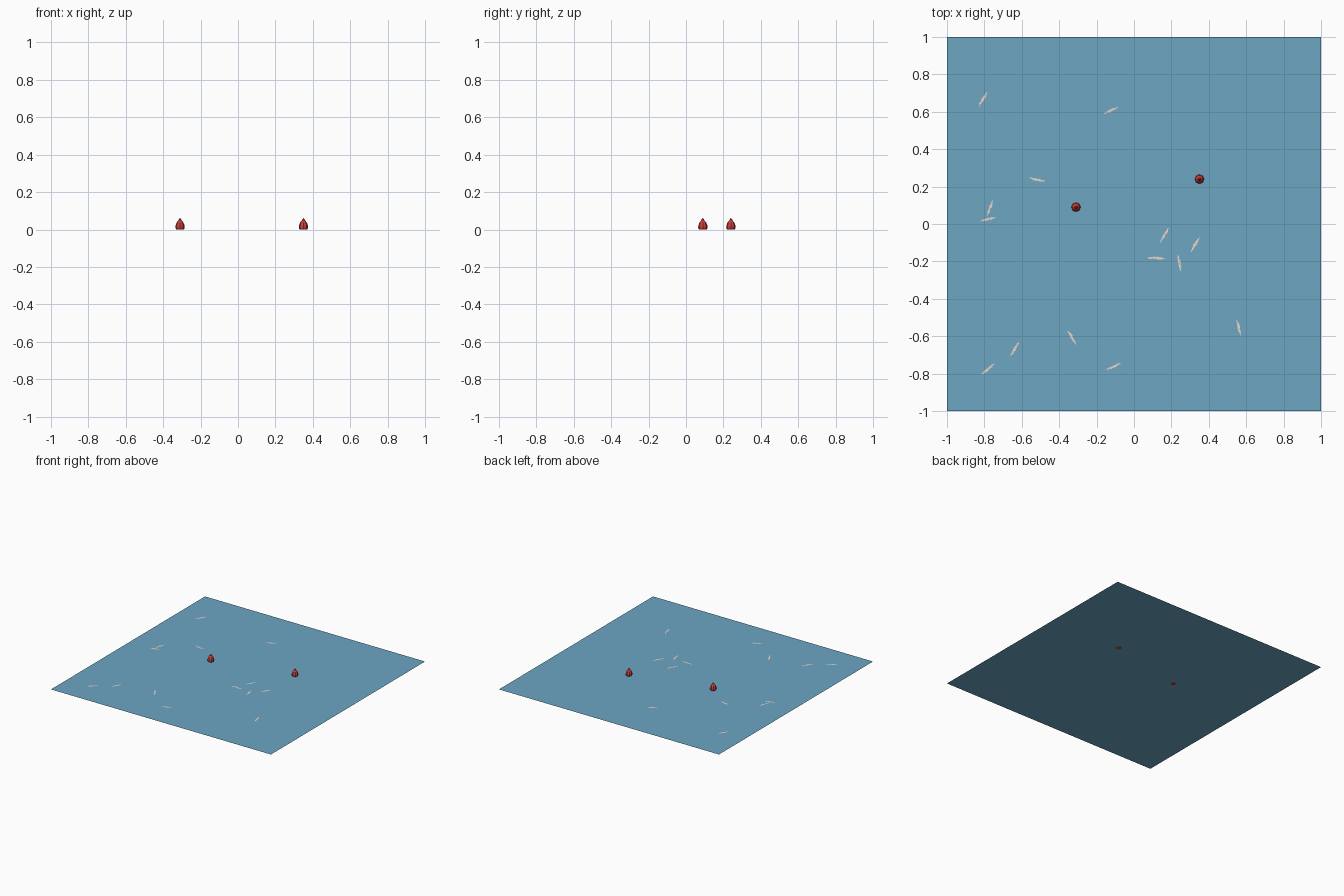
import bpy, bmesh, math, random
from mathutils import Vector

if "Cube" in bpy.data.objects:
    bpy.data.objects.remove(bpy.data.objects["Cube"])

random.seed(4)


def material(name, rgb):
    m = bpy.data.materials.new(name)
    m.diffuse_color = (*rgb, 1)
    m.use_nodes = True
    m.node_tree.nodes["Principled BSDF"].inputs["Base Color"].default_value = m.diffuse_color
    return m


WATER = material("water blue", (0.15, 0.38, 0.54))
RED = material("buoy red", (0.60, 0.05, 0.045))
FOAM = material("foam cream", (0.78, 0.66, 0.57))


def make_object(name, bm, mat, smooth=False):
    mesh = bpy.data.meshes.new(name)
    bm.to_mesh(mesh)
    bm.free()
    mesh.materials.append(mat)
    for p in mesh.polygons:
        p.use_smooth = smooth
    ob = bpy.data.objects.new(name, mesh)
    bpy.context.collection.objects.link(ob)
    return ob


# Water sheet
bm = bmesh.new()
bmesh.ops.create_grid(bm, x_segments=1, y_segments=1, size=1)
bmesh.ops.translate(bm, verts=bm.verts, vec=(0, 0, 0.001))
make_object("water_surface", bm, WATER)


# Buoys: lathed bulb with a pointed top
PROFILE = [(0.021, 0.0), (0.025, 0.010), (0.024, 0.022), (0.018, 0.038), (0.010, 0.047), (0.006, 0.055)]
SIDES = 8


def buoy(name, x, y):
    bm = bmesh.new()
    rings = []
    for r, z in PROFILE:
        rings.append([bm.verts.new((x + r * math.cos(a), y + r * math.sin(a), z))
                      for a in (2 * math.pi * i / SIDES for i in range(SIDES))])
    for lo, hi in zip(rings, rings[1:]):
        for i in range(SIDES):
            j = (i + 1) % SIDES
            bm.faces.new((lo[i], lo[j], hi[j], hi[i]))
    bm.faces.new(rings[0][::-1])
    tip = bm.verts.new((x, y, 0.062))
    for i in range(SIDES):
        bm.faces.new((rings[-1][i], rings[-1][(i + 1) % SIDES], tip))
    make_object(name, bm, RED)


buoy("buoy_left", -0.31, 0.09)
buoy("buoy_right", 0.35, 0.24)

# Foam streaks: thin ragged ribbons between two end points
STREAKS = [
    (-0.83, 0.63, -0.785, 0.705), (-0.16, 0.59, -0.085, 0.625),
    (-0.56, 0.245, -0.475, 0.23), (-0.785, 0.045, -0.755, 0.125),
    (-0.82, 0.015, -0.74, 0.035), (0.14, -0.10, 0.185, -0.02),
    (0.305, -0.15, 0.35, -0.07), (0.07, -0.18, 0.165, -0.185),
    (0.235, -0.165, 0.25, -0.25), (0.55, -0.51, 0.57, -0.595),
    (-0.355, -0.57, -0.31, -0.645), (-0.66, -0.705, -0.615, -0.63),
    (-0.815, -0.805, -0.745, -0.745), (-0.15, -0.78, -0.07, -0.745),
]


def foam(name, x0, y0, x1, y1, steps=12):
    a, b = Vector((x0, y0, 0.003)), Vector((x1, y1, 0.003))
    side = Vector((y0 - y1, x1 - x0, 0)).normalized()
    bm = bmesh.new()
    prev = None
    for i in range(steps + 1):
        t = i / steps
        width = 0.0015 + 0.006 * math.sin(math.pi * t) * random.uniform(0.5, 1.2)
        mid = a.lerp(b, t) + side * random.uniform(-0.002, 0.002)
        mid.z += random.uniform(-0.001, 0.001)
        pair = [bm.verts.new(mid + side * width), bm.verts.new(mid - side * width)]
        if prev:
            bm.faces.new((prev[0], prev[1], pair[1], pair[0]))
        prev = pair
    make_object(name, bm, FOAM)


for n, s in enumerate(STREAKS):
    foam(f"foam_streak_{n + 1}", *s)
